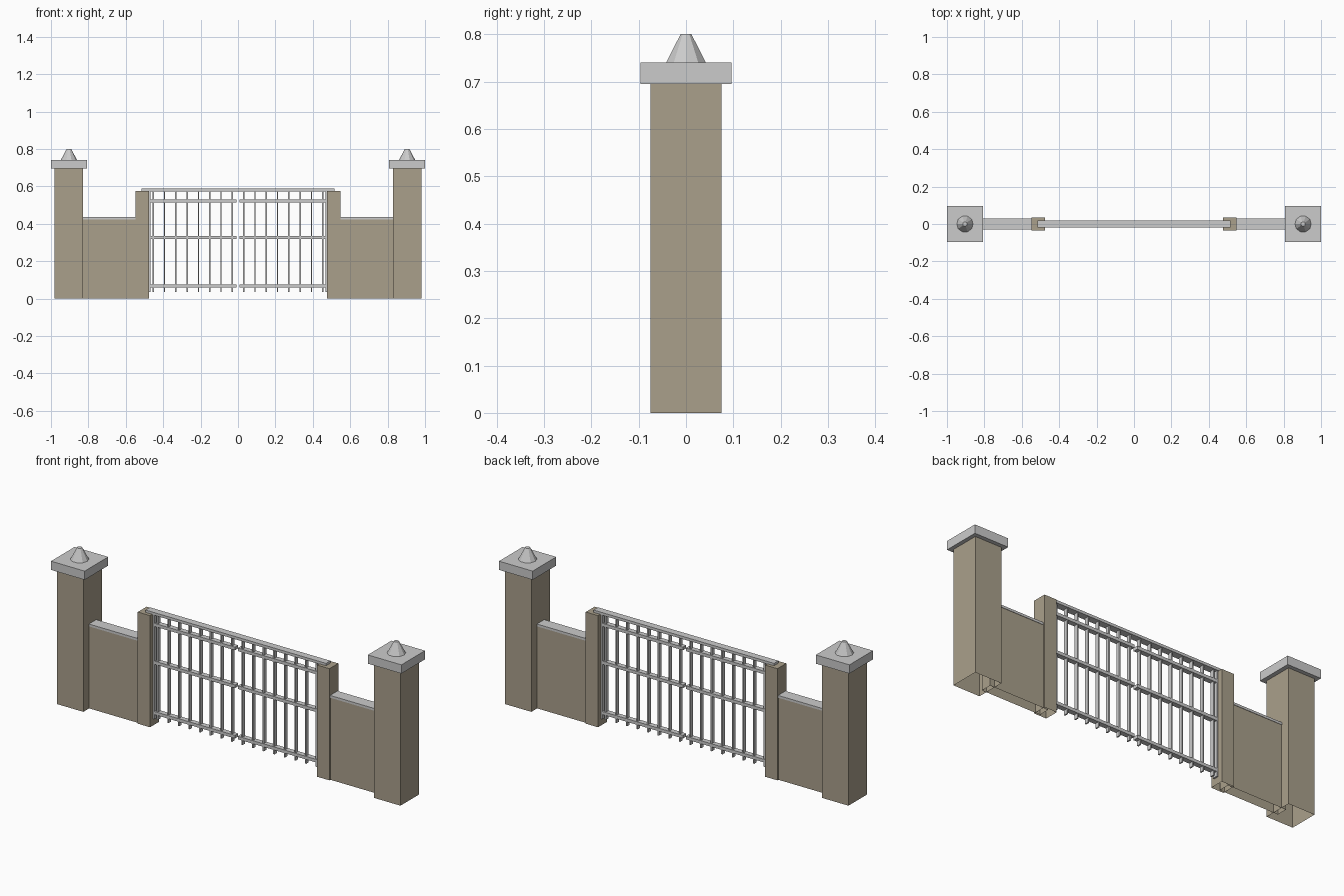
import bpy, bmesh, math
from mathutils import Matrix

if "Cube" in bpy.data.objects:
    bpy.data.objects.remove(bpy.data.objects["Cube"])


def material(name, rgb):
    m = bpy.data.materials.new(name)
    m.diffuse_color = (*rgb, 1)
    m.use_nodes = True
    m.node_tree.nodes["Principled BSDF"].inputs["Base Color"].default_value = m.diffuse_color
    return m


STONE = material("stone", (0.40, 0.35, 0.26))


def finish(bm, name, mat=None):
    me = bpy.data.meshes.new(name)
    bm.to_mesh(me)
    bm.free()
    if mat:
        me.materials.append(mat)
    ob = bpy.data.objects.new(name, me)
    bpy.context.collection.objects.link(ob)
    return ob


def add_box(bm, x0, x1, hy, z0, z1, open_bottom=False):
    m = Matrix.Translation(((x0 + x1) / 2, 0, (z0 + z1) / 2)) @ Matrix.Diagonal((x1 - x0, 2 * hy, z1 - z0, 1))
    verts = bmesh.ops.create_cube(bm, size=1, matrix=m)["verts"]
    if open_bottom:
        faces = {f for v in verts for f in v.link_faces}
        low = [f for f in faces if all(v.co.z < z0 + 1e-4 for v in f.verts)]
        bmesh.ops.delete(bm, geom=low, context="FACES_ONLY")


def box(name, *dims, mat=None, open_bottom=False):
    bm = bmesh.new()
    add_box(bm, *dims, open_bottom=open_bottom)
    return finish(bm, name, mat)


def mirror_x(ob):
    ob.modifiers.new("mirror", "MIRROR").use_mirror_merge = False


# masonry: hollow underneath, mirrored to both sides
mirror_x(box("pillar", 0.83, 0.98, 0.075, 0, 0.70, mat=STONE, open_bottom=True))
mirror_x(box("gate_post", 0.477, 0.547, 0.036, 0, 0.576, mat=STONE, open_bottom=True))
mirror_x(box("low_wall", 0.52, 0.855, 0.028, 0, 0.425, mat=STONE, open_bottom=True))

# grey copings and pillar caps
mirror_x(box("wall_coping", 0.54, 0.84, 0.030, 0.424, 0.436))
mirror_x(box("pillar_cap", 0.808, 1.0, 0.096, 0.695, 0.74))

# ten-sided tapered finial
bm = bmesh.new()
bmesh.ops.create_cone(bm, cap_ends=True, segments=10, radius1=0.044, radius2=0.012, depth=0.06,
                      matrix=Matrix.Translation((0.904, 0, 0.77)) @ Matrix.Rotation(math.pi / 2, 4, "Z"))
mirror_x(finish(bm, "finial"))

# top beam across the gate
box("top_beam", -0.515, 0.515, 0.018, 0.574, 0.588)

# gate leaf: upright bars
bm = bmesh.new()
for i in range(8):
    x = 0.03 + i * 0.0605
    add_box(bm, x - 0.0035, x + 0.0035, 0.010, 0.035, 0.576)
mirror_x(finish(bm, "gate_bars"))

# gate leaf: horizontal rails
bm = bmesh.new()
for z in (0.067, 0.327, 0.522):
    add_box(bm, 0.008, 0.474, 0.013, z - 0.008, z + 0.008)
mirror_x(finish(bm, "gate_rails"))

# gate leaf: hinge plate against the post
mirror_x(box("hinge_stile", 0.468, 0.476, 0.013, 0.035, 0.576))
